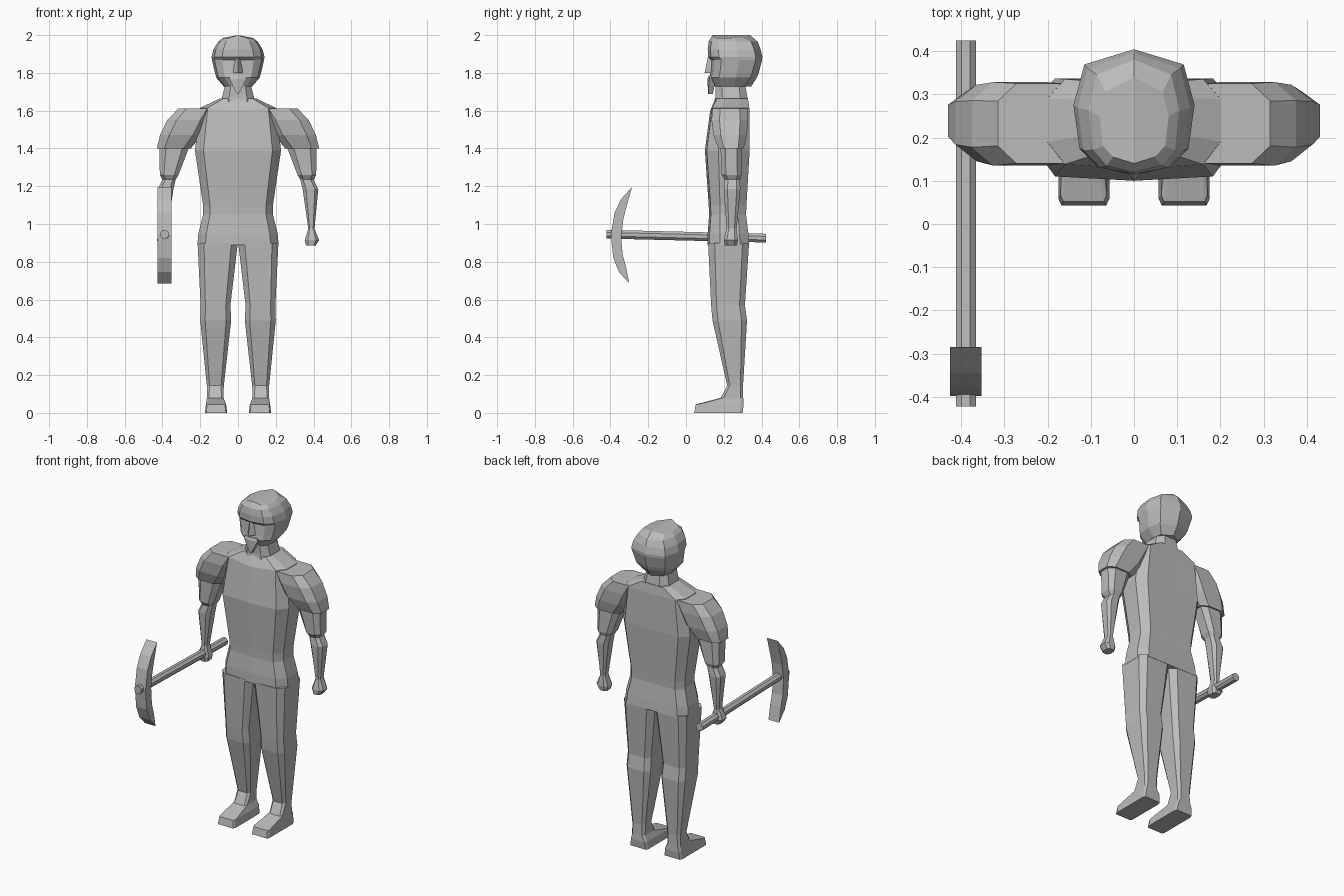
import bpy, bmesh, math
from mathutils import Vector

grey = bpy.data.materials.new("plain grey")
grey.diffuse_color = (0.5, 0.5, 0.5, 1)


def loft(name, rings, closed=True, mirror=True):
    """Skin a stack of rings; open rings are halves that meet at x = 0."""
    bm = bmesh.new()
    vs = [[bm.verts.new(p) for p in r] for r in rings]
    n = len(rings[0])
    for a, b in zip(vs, vs[1:]):
        for i in range(n if closed else n - 1):
            j = (i + 1) % n
            bm.faces.new((a[i], a[j], b[j], b[i]))
    bm.faces.new(vs[0][::-1])
    bm.faces.new(vs[-1])
    bmesh.ops.recalc_face_normals(bm, faces=bm.faces)
    # half lofts are open at the centre: fix the outward direction from the last cap
    bm.faces.ensure_lookup_table()
    if not closed and bm.faces[-1].normal.z < 0:
        bmesh.ops.reverse_faces(bm, faces=bm.faces)
    me = bpy.data.meshes.new(name)
    bm.to_mesh(me)
    bm.free()
    me.materials.append(grey)
    ob = bpy.data.objects.new(name, me)
    bpy.context.collection.objects.link(ob)
    if mirror:
        m = ob.modifiers.new("mirror", 'MIRROR')
        m.use_clip = True
        m.merge_threshold = 0.0005
    return ob


def box_ring(z, x0, x1, y0, y1, c=0.22):
    """Rectangle with cut corners."""
    a, b = (x1 - x0) * c, (y1 - y0) * c
    return [(x0 + a, y0, z), (x1 - a, y0, z), (x1, y0 + b, z), (x1, y1 - b, z),
            (x1 - a, y1, z), (x0 + a, y1, z), (x0, y1 - b, z), (x0, y0 + b, z)]


def body_ring(z, w, yf, yb, zf=0):
    """Half section of the trunk, from centre front to centre back."""
    d = yb - yf
    return [(0, yf, z + zf), (0.8 * w, yf + 0.01, z), (w, yf + 0.3 * d, z),
            (w, yb - 0.22 * d, z), (0.8 * w, yb, z), (0, yb, z + zf / 2)]


def head_ring(z, w, yf, yb, peak=0):
    """Half section of the head."""
    d = yb - yf
    return [(0, yf, z + peak), (0.6 * w, yf + 0.015, z), (0.9 * w, yf + 0.2 * d, z),
            (w, yf + 0.55 * d, z), (0.82 * w, yb - 0.035, z), (0, yb, z + peak)]


# trunk with collar
loft("torso", [body_ring(*r) for r in (
    (0.89, 0.215, 0.115, 0.335), (0.95, 0.21, 0.115, 0.33), (1.05, 0.185, 0.122, 0.318),
    (1.10, 0.185, 0.12, 0.32), (1.39, 0.228, 0.10, 0.337), (1.615, 0.20, 0.128, 0.335, -0.015),
    (1.665, 0.095, 0.155, 0.328))], closed=False)

# neck
loft("neck", [box_ring(1.62, -0.09, 0.09, 0.15, 0.325),
              box_ring(1.67, -0.085, 0.085, 0.155, 0.325),
              box_ring(1.76, -0.062, 0.062, 0.155, 0.31)], mirror=False)

# sleeves
loft("sleeve", [box_ring(*r) for r in (
    (1.40, 0.25, 0.43, 0.172, 0.305), (1.47, 0.19, 0.413, 0.145, 0.322),
    (1.55, 0.15, 0.375, 0.135, 0.328), (1.612, 0.12, 0.315, 0.14, 0.325))])

# arms with fists
loft("arm", [box_ring(*r) for r in (
    (0.885, 0.36, 0.41, 0.205, 0.27), (0.915, 0.353, 0.43, 0.20, 0.275),
    (0.975, 0.372, 0.405, 0.215, 0.268), (1.185, 0.342, 0.425, 0.20, 0.288),
    (1.235, 0.33, 0.40, 0.205, 0.285), (1.26, 0.315, 0.414, 0.188, 0.295),
    (1.43, 0.25, 0.416, 0.182, 0.295))])

# legs with feet
loft("leg", [box_ring(*r) for r in (
    (0.0, 0.057, 0.175, 0.043, 0.30, 0.06), (0.045, 0.063, 0.17, 0.052, 0.305, 0.06),
    (0.08, 0.077, 0.165, 0.185, 0.303, 0.12), (0.145, 0.075, 0.165, 0.218, 0.302, 0.16),
    (0.49, 0.036, 0.20, 0.14, 0.323, 0.16), (0.57, 0.040, 0.198, 0.133, 0.312, 0.16),
    (0.90, 0.001, 0.214, 0.117, 0.334, 0.16))])

# head with recessed eye line
loft("head", [head_ring(*r) for r in (
    (1.728, 0.075, 0.148, 0.345), (1.775, 0.115, 0.124, 0.375), (1.80, 0.122, 0.128, 0.385),
    (1.868, 0.138, 0.134, 0.403), (1.884, 0.14, 0.117, 0.404), (1.925, 0.13, 0.115, 0.395),
    (1.965, 0.105, 0.12, 0.38), (1.985, 0.08, 0.14, 0.34, 0.015))], closed=False)

# nose
loft("nose", [[(0, 0.098, 1.80), (0.03, 0.14, 1.80), (-0.03, 0.14, 1.80)],
              [(0, 0.104, 1.825), (0.027, 0.14, 1.825), (-0.027, 0.14, 1.825)],
              [(0, 0.116, 1.885), (0.01, 0.14, 1.885), (-0.01, 0.14, 1.885)]], mirror=False)

# pointed beard
loft("beard", [[(-w, y0 + w * 0.2, z), (0, y0, z), (w, y0 + w * 0.2, z), (w, y1, z), (-w, y1, z)]
               for z, w, y0, y1 in ((1.688, 0.004, 0.117, 0.143), (1.73, 0.027, 0.115, 0.15),
                                    (1.77, 0.046, 0.114, 0.15), (1.785, 0.04, 0.12, 0.15))],
     mirror=False)

# pickaxe handle
R, HX = 0.025, -0.389
loft("pickaxe_handle", [[(HX + R * math.cos(t), y, z + R * math.sin(t))
                         for t in [math.radians(22.5 + 45 * i) for i in range(8)]]
                        for y, z in ((-0.422, 0.946), (0.424, 0.925))], mirror=False)

# curved pickaxe blade
outer = [(-0.285, 1.197), (-0.345, 1.13), (-0.378, 1.06), (-0.398, 0.945),
         (-0.385, 0.82), (-0.355, 0.745), (-0.30, 0.686)]
inner = [(-0.318, 0.775), (-0.336, 0.84), (-0.343, 0.94), (-0.331, 1.03), (-0.31, 1.11)]
loft("pickaxe_blade", [[(x, y, z) for y, z in outer + inner] for x in (-0.426, -0.353)],
     mirror=False)
